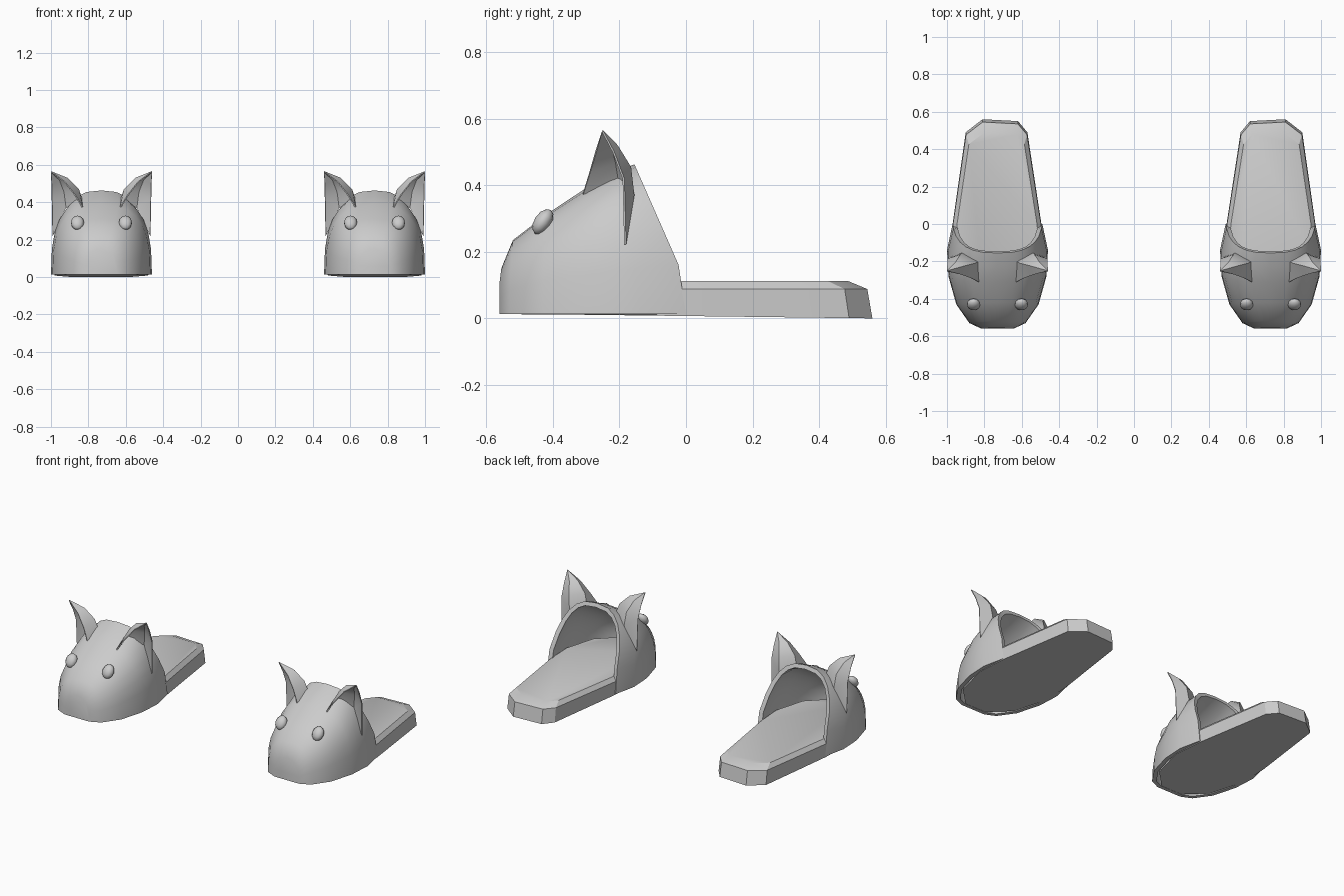
import bpy, bmesh, math
from mathutils import Vector

cube = bpy.data.objects.get("Cube")
if cube:
    bpy.data.objects.remove(cube)

grey = bpy.data.materials.new("soft grey")
grey.use_nodes = True
grey.diffuse_color = (0.6, 0.6, 0.6, 1)
grey.node_tree.nodes["Principled BSDF"].inputs["Base Color"].default_value = (0.6, 0.6, 0.6, 1)

CENTRE = 0.73  # distance of each slipper from the middle


def finish(name, bm, side, angle, thickness=0):
    """Place a part built around x = 0 on the left (1) or right (-1) slipper."""
    for v in bm.verts:
        v.co.x = side * (v.co.x + CENTRE)
    bmesh.ops.recalc_face_normals(bm, faces=bm.faces)
    mesh = bpy.data.meshes.new(name)
    bm.to_mesh(mesh)
    bm.free()
    mesh.materials.append(grey)
    obj = bpy.data.objects.new(name, mesh)
    bpy.context.collection.objects.link(obj)
    bpy.ops.object.select_all(action="DESELECT")
    obj.select_set(True)
    bpy.context.view_layer.objects.active = obj
    if thickness:
        mod = obj.modifiers.new("thickness", "SOLIDIFY")
        mod.thickness = thickness
        mod.offset = -1
        bpy.ops.object.modifier_apply(modifier=mod.name)
    bpy.ops.object.shade_smooth_by_angle(angle=math.radians(angle))


def loft(bm, rows, closed=False):
    rings = [[bm.verts.new(p) for p in row] for row in rows]
    for a, b in zip(rings, rings[1:]):
        n = len(a)
        for i in range(n if closed else n - 1):
            j = (i + 1) % n
            bm.faces.new((a[i], a[j], b[j], b[i]))
    return rings


def sole(name, side):
    outline = [(0.24, 0), (0.17, 0.49), (0.08, 0.56), (-0.11, 0.55), (-0.16, 0.49),
               (-0.235, 0), (-0.25, -0.2), (-0.19, -0.42), (-0.07, -0.54),
               (0.07, -0.54), (0.19, -0.42), (0.25, -0.2)]
    bm = bmesh.new()
    rows = [[(x, y, 0.007 - y * 0.0125) for x, y in outline],
            [(x * 0.99, y * 0.973, 0.088) for x, y in outline],
            [(x * 0.9, y * 0.87, 0.112) for x, y in outline]]
    rings = loft(bm, rows, closed=True)
    bm.faces.new(rings[0])
    bm.faces.new(rings[-1])
    finish(name, bm, side, 25)


def upper(name, side):
    # bottom y, top y, half width, height of each arch from toe to opening
    arches = [(-0.56, -0.555, 0.085, 0.15), (-0.53, -0.52, 0.15, 0.235),
              (-0.43, -0.42, 0.22, 0.312), (-0.28, -0.31, 0.262, 0.385),
              (-0.14, -0.23, 0.27, 0.43), (0, -0.155, 0.24, 0.463)]
    bm = bmesh.new()
    rows = []
    for bottom, top, width, height in arches:
        row = []
        for i in range(15):
            a = math.pi * i / 14
            c, s = math.cos(a), math.sin(a)
            x = math.copysign(abs(c) ** 0.74, c) * width
            z = 0.013 + (height - 0.013) * max(s, 0) ** 0.74
            lean = max(0, (z - 0.11) / (height - 0.11))
            row.append((x, bottom + (top - bottom) * lean, z))
        rows.append(row)
    rings = loft(bm, rows)
    bm.faces.new(rings[0])
    finish(name, bm, side, 50, 0.025)


def ear(name, side, flip):
    # a cupped leaf, open to the front and outside
    base = [(0.10, -0.31, 0.375), (0.10, -0.20, 0.41), (0.19, -0.155, 0.37), (0.262, -0.18, 0.22)]
    middle = [(0.14, -0.29, 0.44), (0.12, -0.21, 0.47), (0.20, -0.165, 0.455), (0.266, -0.185, 0.42)]
    high = [(0.195, -0.27, 0.51), (0.18, -0.225, 0.53), (0.225, -0.205, 0.52), (0.268, -0.215, 0.50)]
    bm = bmesh.new()
    rings = loft(bm, [[(flip * x, y, z) for x, y, z in row] for row in (base, middle, high)])
    tip = bm.verts.new((flip * 0.27, -0.25, 0.566))
    for a, b in zip(rings[-1], rings[-1][1:]):
        bm.faces.new((a, b, tip))
    finish(name, bm, side, 35, 0.006)


def eye(name, side, flip):
    bm = bmesh.new()
    bmesh.ops.create_uvsphere(bm, u_segments=10, v_segments=6, radius=1)
    along = Vector((0, 0.55, 0.83))
    out = Vector((0, -0.83, 0.55))
    for v in bm.verts:
        x, y, z = v.co
        v.co = Vector((flip * 0.128 + 0.036 * x, -0.43, 0.29)) + out * 0.026 * y + along * 0.043 * z
    finish(name, bm, side, 60)


for label, side in (("left", 1), ("right", -1)):
    sole(label + "_sole", side)
    upper(label + "_upper", side)
    for place, flip in (("outer", 1), ("inner", -1)):
        ear(f"{label}_{place}_ear", side, flip)
        eye(f"{label}_{place}_eye", side, flip)
